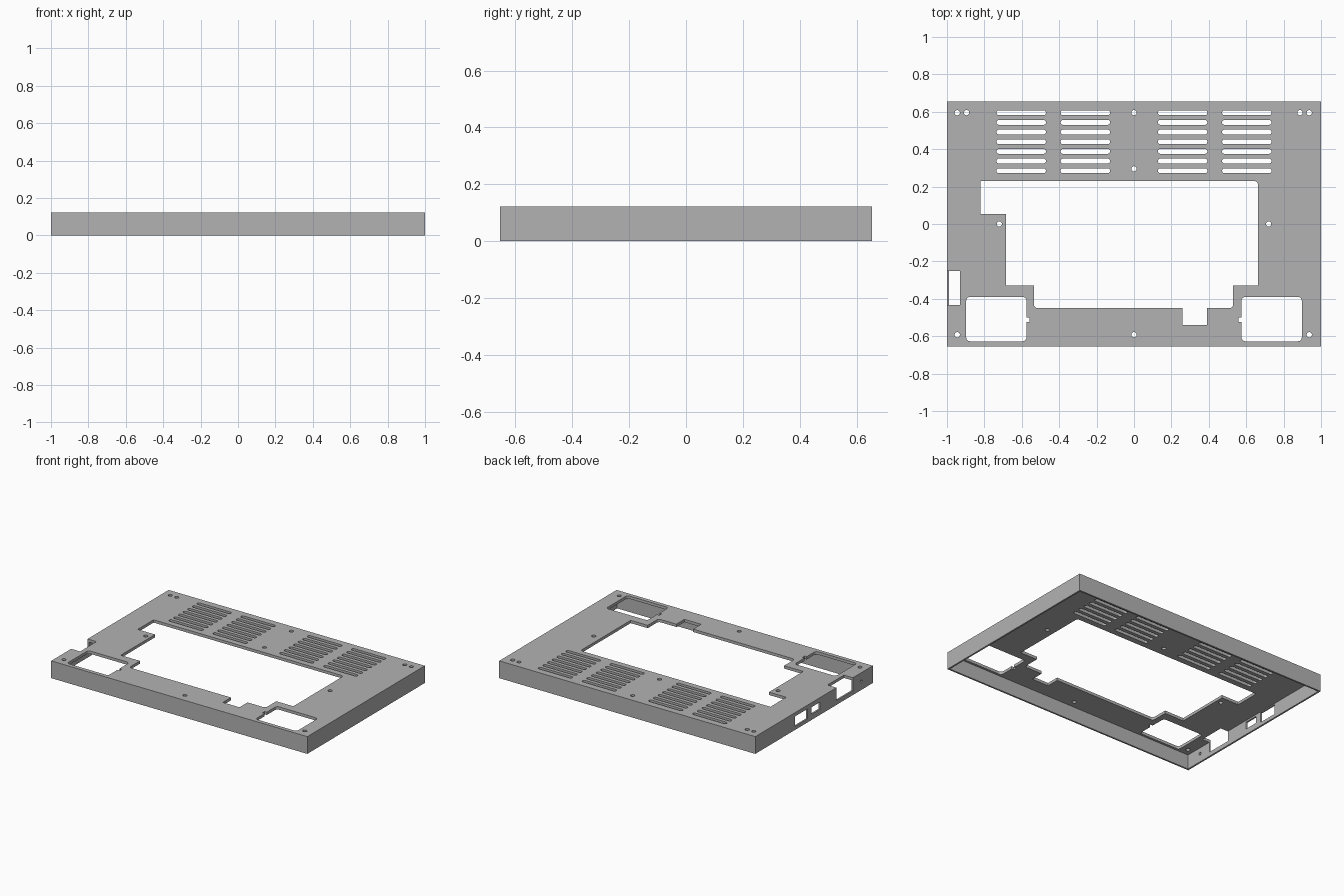
import bpy, bmesh
from math import cos, sin, pi
from mathutils import Vector, Matrix

W, D, H = 2.0, 1.31, 0.122
WALL, PLATE = 0.012, 0.02

if "Cube" in bpy.data.objects:
    bpy.data.objects.remove(bpy.data.objects["Cube"], do_unlink=True)

grey = bpy.data.materials.new("matte grey")
grey.use_nodes = True
colour = (0.45, 0.45, 0.45, 1)
grey.diffuse_color = colour
grey.node_tree.nodes["Principled BSDF"].inputs["Base Color"].default_value = colour


def box(bm, x0, x1, y0, y1, z0, z1):
    centre = Vector((x0 + x1, y0 + y1, z0 + z1)) / 2
    size = Vector((x1 - x0, y1 - y0, z1 - z0))
    bmesh.ops.create_cube(bm, size=1, matrix=Matrix.LocRotScale(centre, None, size))


def prism(bm, corners):
    """Vertical cutter through the plate; each corner is x, y and fillet radius."""
    outline = []
    for i, (x, y, r) in enumerate(corners):
        p = Vector((x, y, 0))
        if not r:
            outline.append(p)
            continue
        before = Vector((*corners[i - 1][:2], 0))
        after = Vector((*corners[(i + 1) % len(corners)][:2], 0))
        u, v = (before - p).normalized() * r, (after - p).normalized() * r
        for k in range(6):
            t = k / 5 * pi / 2
            outline.append(p + u + v - v * cos(t) - u * sin(t))
    face = bm.faces.new([bm.verts.new(p + Vector((0, 0, H / 2))) for p in outline])
    grown = bmesh.ops.extrude_face_region(bm, geom=[face])["geom"]
    bmesh.ops.translate(bm, vec=(0, 0, H), verts=[g for g in grown if isinstance(g, bmesh.types.BMVert)])


def rounded(bm, x0, x1, y0, y1, r):
    prism(bm, [(x0, y0, r), (x1, y0, r), (x1, y1, r), (x0, y1, r)])


def make_object(name, bm):
    bmesh.ops.recalc_face_normals(bm, faces=bm.faces)
    mesh = bpy.data.meshes.new(name)
    bm.to_mesh(mesh)
    bm.free()
    mesh.materials.append(grey)
    obj = bpy.data.objects.new(name, mesh)
    bpy.context.collection.objects.link(obj)
    return obj


# Outer block and the hollow underneath
shell = bmesh.new()
box(shell, -W / 2, W / 2, -D / 2, D / 2, 0, H)
cover = make_object("cover_shell", shell)
hollow_bm = bmesh.new()
box(hollow_bm, -W / 2 + WALL, W / 2 - WALL, -D / 2 + WALL, D / 2 - WALL, -H, H - PLATE)
hollow = make_object("hollow_cutter", hollow_bm)

cuts = bmesh.new()

# Four banks of ventilation slots
for x in (-0.603, -0.26, 0.26, 0.603):
    for row in range(7):
        y = 0.595 - row * 0.0517
        rounded(cuts, x - 0.132, x + 0.132, y - 0.013, y + 0.013, 0.0125)

# Large stepped opening
R = 0.02
prism(cuts, [(-0.82, 0.23, 0), (-0.82, 0.053, 0), (-0.685, 0.053, 0), (-0.685, -0.33, 0),
             (-0.535, -0.33, 0), (-0.535, -0.45, R), (0.26, -0.45, 0), (0.26, -0.54, 0),
             (0.39, -0.54, 0), (0.39, -0.45, 0), (0.53, -0.45, R), (0.53, -0.33, 0),
             (0.663, -0.33, 0), (0.663, 0.23, R)])

# Mirrored corner openings with a small latch nib on the inner edge
for s in (-1, 1):
    prism(cuts, [(s * x, y, r) for x, y, r in (
        (0.897, -0.627, R), (0.897, -0.39, R), (0.575, -0.39, R), (0.575, -0.5, 0),
        (0.558, -0.5, 0), (0.558, -0.525, 0), (0.575, -0.525, 0), (0.575, -0.627, R))])

# Screw holes
back, front = 0.595, -0.592
for x, y in ((-0.945, back), (-0.895, back), (0, back), (0.887, back), (0.937, back), (0, 0.295),
             (-0.72, 0), (0.72, 0), (-0.945, front), (0, front), (0.937, front)):
    bmesh.ops.create_cone(cuts, cap_ends=True, segments=20, radius1=0.014, radius2=0.014,
                          depth=H, matrix=Matrix.Translation((x, y, H)))

# Side notch open to the top, two port windows and a small round hole
box(cuts, -1.05, -0.93, -0.433, -0.25, 0.03, 0.2)
box(cuts, -1.05, -0.95, -0.068, 0.03, 0.04, 0.09)
box(cuts, -1.05, -0.95, 0.075, 0.21, 0.025, 0.095)
bmesh.ops.create_cone(cuts, cap_ends=True, segments=16, radius1=0.01, radius2=0.01, depth=0.1,
                      matrix=Matrix.Translation((-1, -0.525, 0.06)) @ Matrix.Rotation(pi / 2, 4, "Y"))
openings = make_object("opening_cutter", cuts)

# Cut everything, then drop the cutters
bpy.context.view_layer.objects.active = cover
for cutter in (hollow, openings):
    cutter.hide_render = True
    mod = cover.modifiers.new(cutter.name, "BOOLEAN")
    mod.operation, mod.solver, mod.object = "DIFFERENCE", "EXACT", cutter
    bpy.ops.object.modifier_apply(modifier=mod.name)
    bpy.data.objects.remove(cutter, do_unlink=True)
